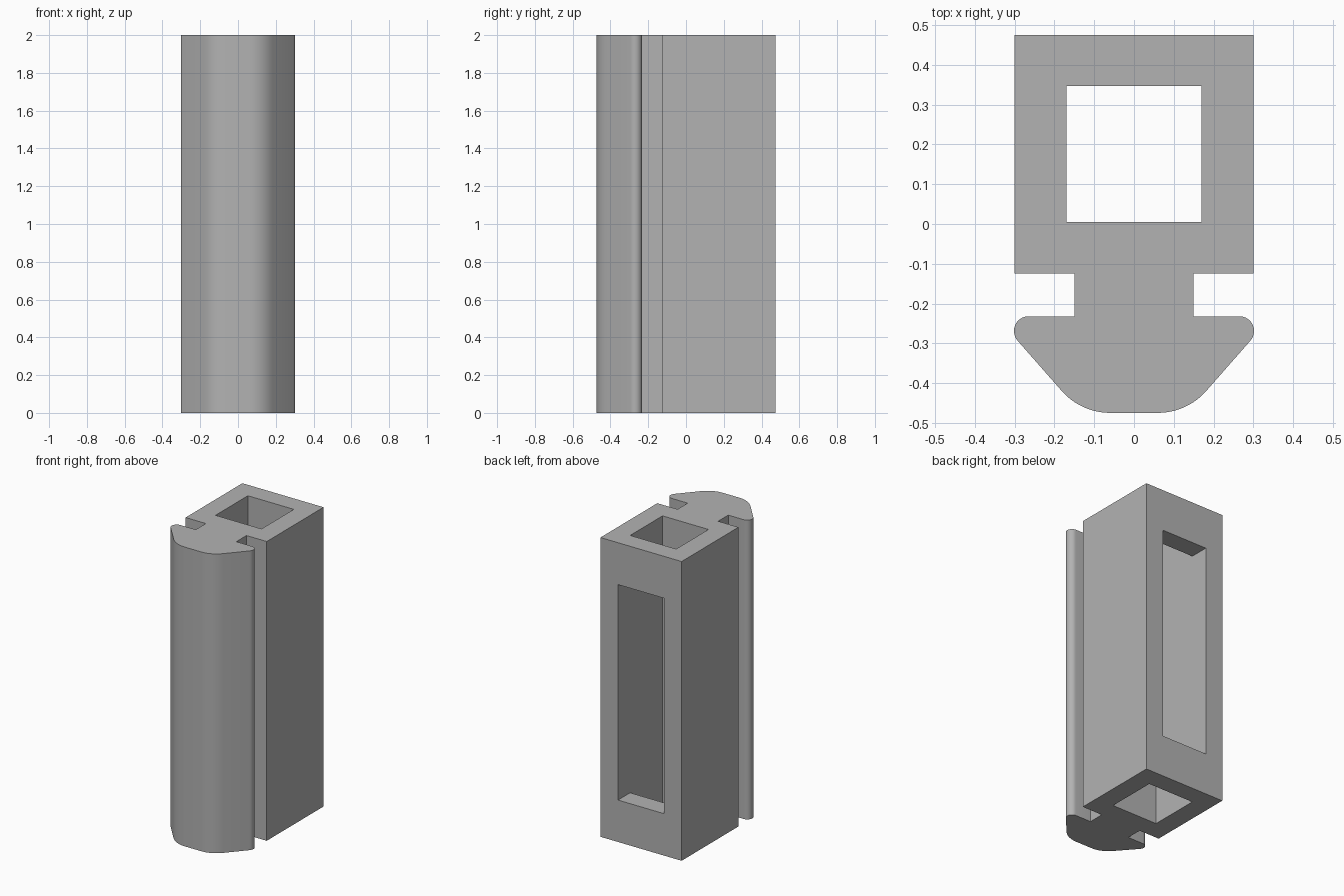
import bpy, bmesh, math
from mathutils import Vector

cube = bpy.data.objects.get("Cube")
if cube:
    bpy.data.objects.remove(cube, do_unlink=True)

HEIGHT = 2.0
grey = bpy.data.materials.new("plain grey")
grey.use_nodes = True
colour = (0.45, 0.45, 0.45, 1)
grey.diffuse_color = colour
grey.node_tree.nodes["Principled BSDF"].inputs["Base Color"].default_value = colour


def arc(cx, cy, radius, start, end, steps):
    """Points on an arc, angles in degrees."""
    angles = [math.radians(start + (end - start) * i / steps) for i in range(steps + 1)]
    return [(cx + radius * math.cos(a), cy + radius * math.sin(a)) for a in angles]


def add_object(name, bm):
    bmesh.ops.recalc_face_normals(bm, faces=bm.faces)
    mesh = bpy.data.meshes.new(name)
    bm.to_mesh(mesh)
    bm.free()
    obj = bpy.data.objects.new(name, mesh)
    bpy.context.collection.objects.link(obj)
    return obj


def add_cutter(name, low, high):
    """Hidden box between two corners."""
    low, high = Vector(low), Vector(high)
    bm = bmesh.new()
    bmesh.ops.create_cube(bm, size=1)
    for v in bm.verts:
        v.co = (low + high) / 2 + v.co * (high - low)
    obj = add_object(name, bm)
    obj.hide_render = True
    obj.hide_viewport = True
    return obj


# Half section: square tube, neck, rounded hook tip, rounded nose
half = [(0.30, 0.475), (0.30, -0.125), (0.15, -0.125), (0.15, -0.232)]
half += arc(0.265, -0.269, 0.037, 90, -41, 10)
half += arc(0.06, -0.313, 0.162, -41, -90, 10)
section = half + [(-x, y) for x, y in reversed(half)]

# Extruded body
bm = bmesh.new()
base = bm.faces.new([bm.verts.new((x, y, 0)) for x, y in section])
top = bmesh.ops.extrude_face_region(bm, geom=[base])["geom"]
bmesh.ops.translate(bm, vec=(0, 0, HEIGHT),
                    verts=[g for g in top if isinstance(g, bmesh.types.BMVert)])
body = add_object("extruded_profile", bm)
body.data.materials.append(grey)

# Square bore through the length, then the window in the back wall
cutters = [
    add_cutter("bore_cutter", (-0.17, 0.005, -0.1), (0.17, 0.347, HEIGHT + 0.1)),
    add_cutter("window_cutter", (-0.17, 0.2, 0.28), (0.17, 0.6, HEIGHT - 0.28)),
]
for cutter in cutters:
    cut = body.modifiers.new(cutter.name, "BOOLEAN")
    cut.operation = "DIFFERENCE"
    cut.solver = "EXACT"
    cut.object = cutter

bpy.ops.object.select_all(action="DESELECT")
body.select_set(True)
bpy.context.view_layer.objects.active = body
for cutter in cutters:
    bpy.ops.object.modifier_apply(modifier=cutter.name)
    bpy.data.objects.remove(cutter, do_unlink=True)
bpy.ops.object.shade_smooth_by_angle(angle=math.radians(30))
